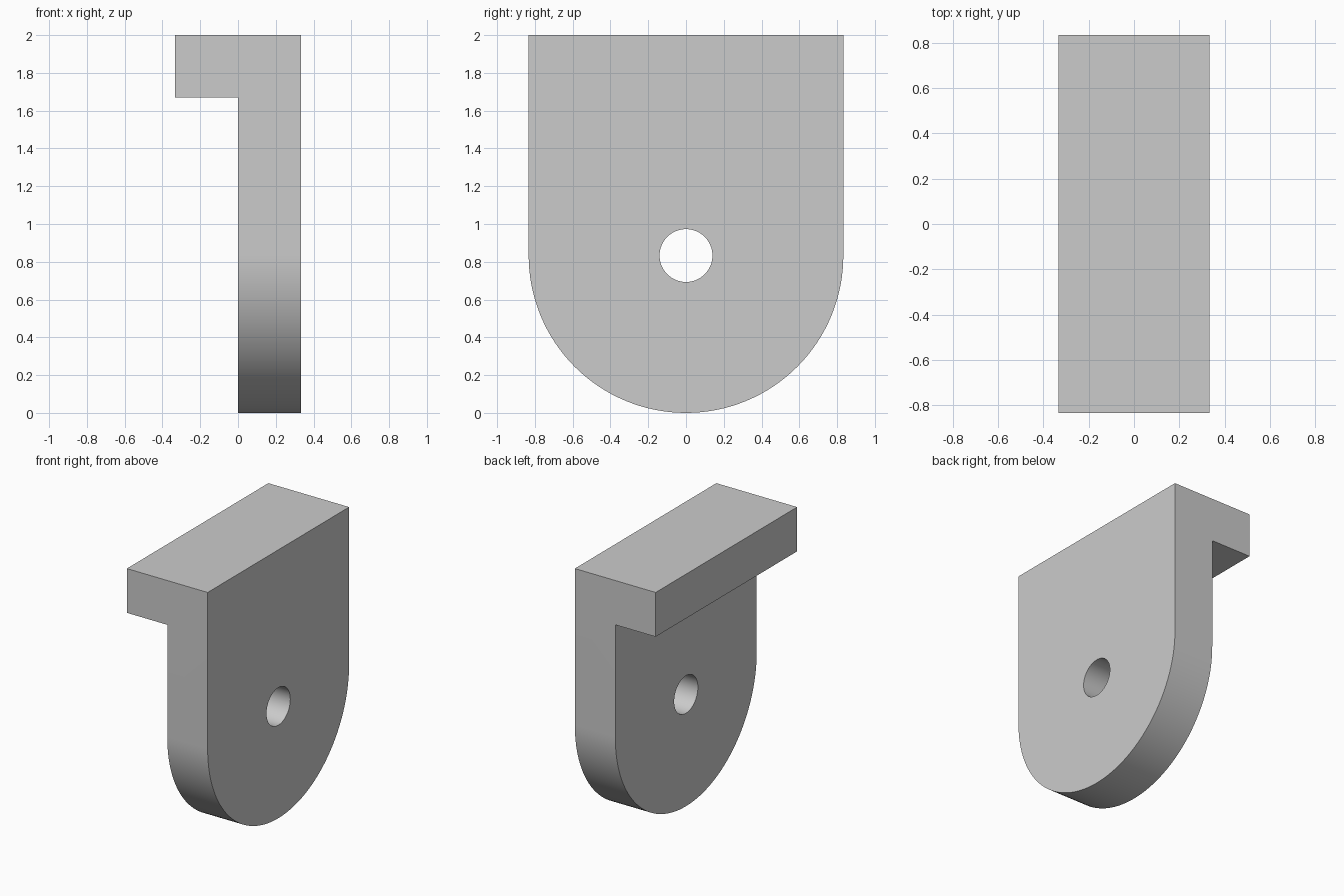
import bpy, bmesh, math
from mathutils import Vector

cube = bpy.data.objects.get("Cube")
if cube:
    bpy.data.objects.remove(cube, do_unlink=True)

HALF_X, HALF_Y, TOP = 0.333, 0.833, 2.0
LEDGE_Z = 1.67
HOLE_R = 0.14

grey = bpy.data.materials.new("light_grey")
grey.use_nodes = True
colour = (0.6, 0.6, 0.6, 1)
grey.diffuse_color = colour
grey.node_tree.nodes["Principled BSDF"].inputs["Base Color"].default_value = colour


def prism(name, points, offset):
    """Extrude a closed outline along offset into a solid."""
    bm = bmesh.new()
    face = bm.faces.new([bm.verts.new(p) for p in points])
    new = bmesh.ops.extrude_face_region(bm, geom=[face])["geom"]
    verts = [v for v in new if isinstance(v, bmesh.types.BMVert)]
    bmesh.ops.translate(bm, verts=verts, vec=Vector(offset))
    bmesh.ops.recalc_face_normals(bm, faces=bm.faces)
    mesh = bpy.data.meshes.new(name)
    bm.to_mesh(mesh)
    bm.free()
    mesh.materials.append(grey)
    obj = bpy.data.objects.new(name, mesh)
    bpy.context.collection.objects.link(obj)
    return obj


def arc(radius, start, end, steps):
    """Points on an arc around the hole axis, in the y-z plane."""
    angles = [start + (end - start) * i / steps for i in range(steps + 1)]
    return [(-1, radius * math.cos(a), HALF_Y + radius * math.sin(a)) for a in angles]


def cut(target, cutter, operation):
    """Apply a boolean and remove its cutter."""
    cutter.hide_render = True
    mod = target.modifiers.new(operation.lower(), "BOOLEAN")
    mod.operation, mod.solver, mod.object = operation, "EXACT", cutter
    bpy.ops.object.select_all(action="DESELECT")
    bpy.context.view_layer.objects.active = target
    target.select_set(True)
    bpy.ops.object.modifier_apply(modifier=mod.name)
    bpy.data.objects.remove(cutter, do_unlink=True)


# Plate with an overhanging ledge along its top
section = [(0, -0.2), (HALF_X, -0.2), (HALF_X, TOP), (-HALF_X, TOP),
           (-HALF_X, LEDGE_Z), (0, LEDGE_Z)]
bracket = prism("hook_bracket", [(x, -1, z) for x, z in section], (0, 2, 0))

# Rounded lower end
outline = arc(HALF_Y, math.pi, 2 * math.pi, 64)
outline += [(-1, HALF_Y, 2.5), (-1, -HALF_Y, 2.5)]
cut(bracket, prism("rounded_outline", outline, (2, 0, 0)), "INTERSECT")

# Round through hole
hole = arc(HOLE_R, 0, 2 * math.pi, 64)[:-1]
cut(bracket, prism("hole_cutter", hole, (2, 0, 0)), "DIFFERENCE")

bpy.ops.object.shade_smooth_by_angle(angle=math.radians(30))
